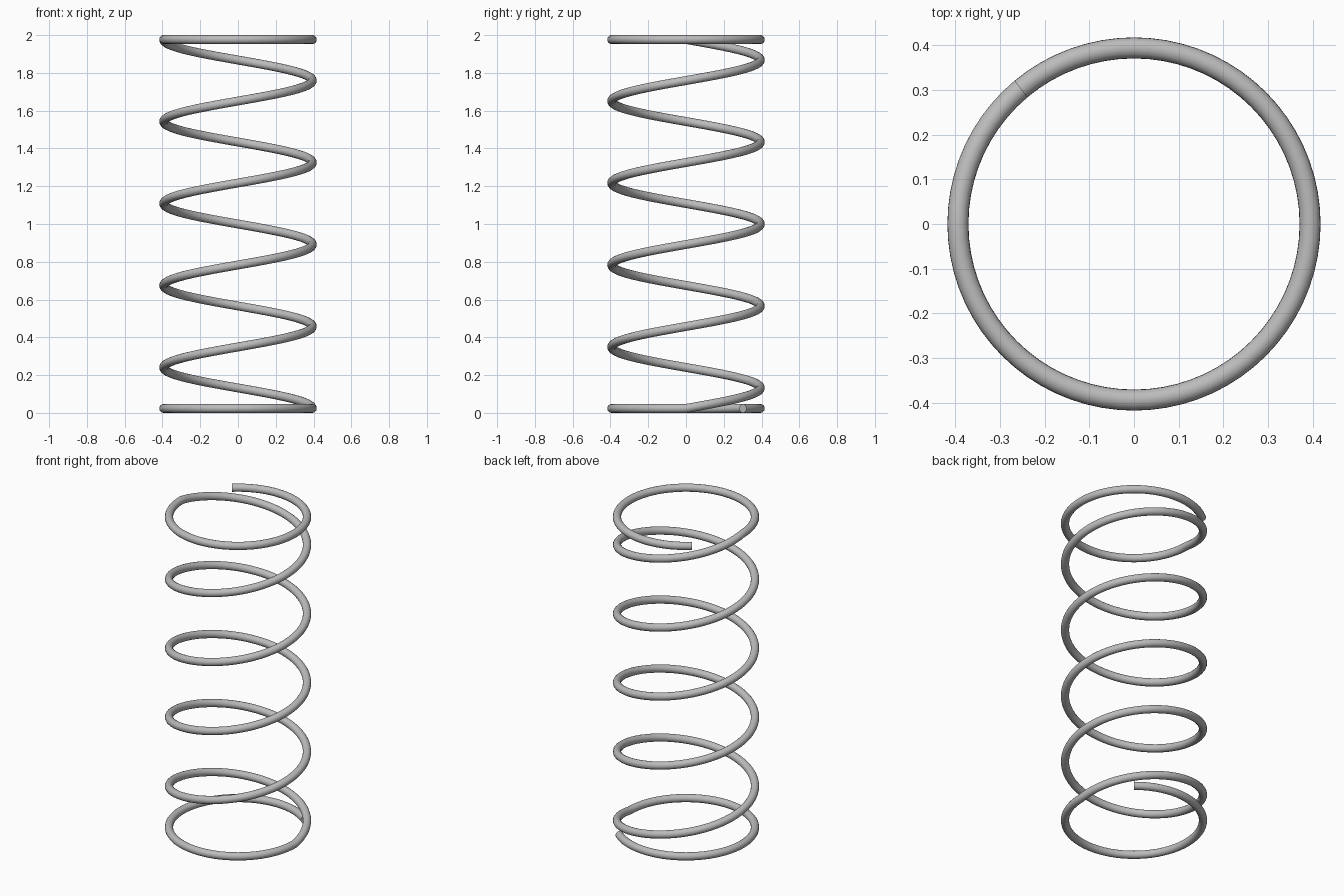
import bpy
from math import cos, sin, radians

default = bpy.data.objects.get("Cube")
if default:
    bpy.data.objects.remove(default, do_unlink=True)

WIRE = 0.0235          # wire radius
COIL = 0.417 - WIRE    # centre-line radius
LOW, HIGH = WIRE, 2 - WIRE
RISE = 4.5 * 360       # degrees of climbing coil
FLAT = 310             # degrees of flat end coil at each end
STEP = 5

# Steel material
steel = bpy.data.materials.new("steel grey")
steel.use_nodes = True
colour = (0.5, 0.5, 0.5, 1)
steel.diffuse_color = colour
steel.node_tree.nodes["Principled BSDF"].inputs["Base Color"].default_value = colour

# Centre line: flat coil, climbing helix, flat coil
curve = bpy.data.curves.new("spring_wire", "CURVE")
curve.dimensions = "3D"
curve.bevel_depth = WIRE
curve.bevel_resolution = 6
curve.use_fill_caps = True
angles = range(-FLAT, int(RISE) + FLAT + 1, STEP)
path = curve.splines.new("POLY")
path.points.add(len(angles) - 1)
for point, degrees in zip(path.points, angles):
    a = radians(degrees)
    climb = min(max(degrees / RISE, 0), 1)
    point.co = (COIL * cos(a), COIL * sin(a), LOW + (HIGH - LOW) * climb, 1)

# Coil spring mesh
spring = bpy.data.objects.new("coil_spring", curve)
bpy.context.collection.objects.link(spring)
bpy.ops.object.select_all(action="DESELECT")
spring.select_set(True)
bpy.context.view_layer.objects.active = spring
bpy.ops.object.convert(target="MESH")
spring = bpy.context.object
spring.data.materials.clear()
spring.data.materials.append(steel)
bpy.ops.object.shade_smooth_by_angle(angle=radians(40))
